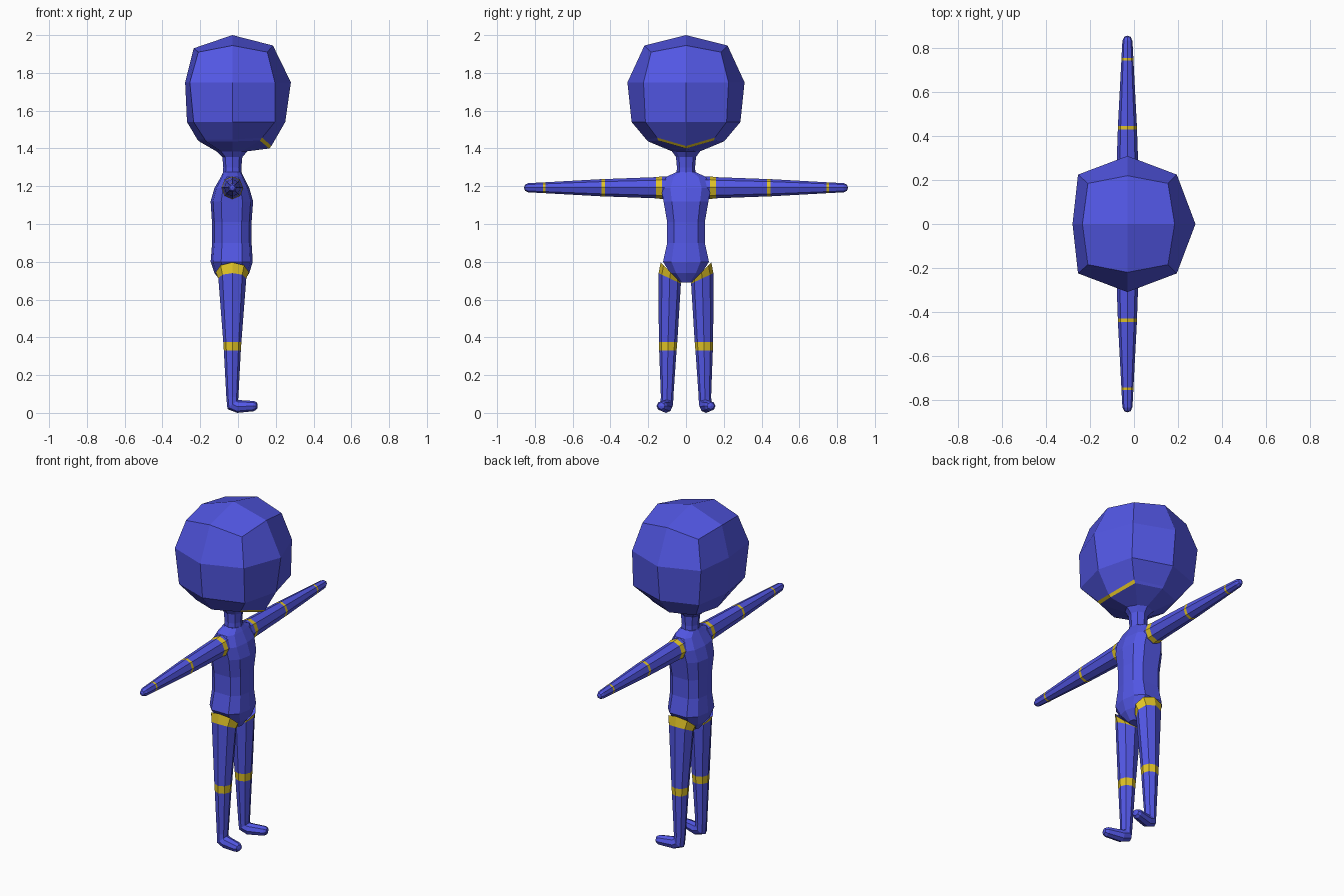
import bpy, bmesh
from math import cos, sin, pi
from mathutils import Vector

if "Cube" in bpy.data.objects:
    bpy.data.objects.remove(bpy.data.objects["Cube"])

CX = -0.03  # body axis


def material(name, colour):
    m = bpy.data.materials.new(name)
    m.diffuse_color = (*colour, 1)
    m.use_nodes = True
    m.node_tree.nodes["Principled BSDF"].inputs["Base Color"].default_value = m.diffuse_color
    return m


BLUE = material("blue", (0.085, 0.095, 0.78))
YELLOW = material("yellow", (0.75, 0.55, 0.02))


def loft(name, rings, paint=lambda band, side: False, tip=None, quad_top=None, mirror=False):
    """Skin a list of equal-sized rings; paint() picks the yellow faces."""
    bm = bmesh.new()
    vs = [[bm.verts.new(p) for p in r] for r in rings]
    n = len(vs[0])
    for b in range(len(vs) - 1):
        for i in range(n):
            j = (i + 1) % n
            f = bm.faces.new((vs[b][i], vs[b][j], vs[b + 1][j], vs[b + 1][i]))
            f.material_index = int(paint(b, i))
    if quad_top:
        apex = bm.verts.new(quad_top)
        for i in range(0, n, 2):
            bm.faces.new((vs[0][i], vs[0][i + 1], vs[0][(i + 2) % n], apex))
    else:
        bm.faces.new(vs[0])
    if tip:
        t = bm.verts.new(tip)
        for i in range(n):
            bm.faces.new((vs[-1][i], vs[-1][(i + 1) % n], t))
    else:
        bm.faces.new(vs[-1])
    bmesh.ops.recalc_face_normals(bm, faces=bm.faces)
    me = bpy.data.meshes.new(name)
    bm.to_mesh(me)
    bm.free()
    me.materials.append(BLUE)
    me.materials.append(YELLOW)
    ob = bpy.data.objects.new(name, me)
    bpy.context.collection.objects.link(ob)
    if mirror:
        mod = ob.modifiers.new("Mirror", "MIRROR")
        mod.use_axis = (False, True, False)
        mod.use_mirror_merge = False
    return ob


def ring(c, u, v, n=8):
    c, u, v = Vector(c), Vector(u), Vector(v)
    return [c + u * cos(2 * pi * i / n) + v * sin(2 * pi * i / n) for i in range(n)]


def symmetric(half):
    """Close a half ring (face side to back) across the y = 0 plane."""
    return half + [(x, -y, z) for x, y, z in reversed(half[1:-1])]


def head_ring(f, fc, s, bc, b):
    return symmetric([(f[0], 0, f[1]), fc, (CX, s[0], s[1]), bc, (b[0], 0, b[1])])


# Head with mouth stripe
head = [
    head_ring((0.185, 1.945), (0.155, 0.185, 1.91), (0.22, 1.945), (-0.21, 0.185, 1.91), (-0.235, 1.93)),
    head_ring((0.28, 1.75), (0.195, 0.225, 1.75), (0.31, 1.75), (-0.255, 0.225, 1.75), (-0.28, 1.75)),
    head_ring((0.25, 1.54), (0.195, 0.215, 1.54), (0.288, 1.54), (-0.235, 0.215, 1.54), (-0.27, 1.54)),
    head_ring((0.177, 1.413), (0.128, 0.153, 1.457), (0.21, 1.447), (-0.175, 0.155, 1.447), (-0.215, 1.447)),
    head_ring((0.165, 1.40), (0.115, 0.147, 1.442), (0.20, 1.437), (-0.168, 0.148, 1.437), (-0.205, 1.437)),
    head_ring((0.05, 1.385), (0.02, 0.05, 1.385), (0.075, 1.385), (-0.09, 0.055, 1.385), (-0.115, 1.385)),
]
# Neck continues the head
for z, r in ((1.355, 0.053), (1.30, 0.048), (1.24, 0.052)):
    head.append(ring((CX, 0, z), (r, 0, 0), (0, r, 0)))
loft("head_and_neck", head, paint=lambda b, i: b == 3 and i in (0, 7), quad_top=(CX, 0, 2.0))


# Torso: ten-sided with flat flanks
def torso_ring(z, back, front, w):
    m, h = (front + back) / 2, (front - back) / 2
    return symmetric([(m + h * a, w * b, z) for a, b in
                      ((1, 0), (0.88, 0.6), (0.5, 0.95), (-0.5, 0.95), (-0.88, 0.6), (-1, 0))])


torso = [torso_ring(*r) for r in (
    (1.275, -0.078, 0.018, 0.052), (1.25, -0.09, 0.03, 0.11), (1.19, -0.125, 0.06, 0.138),
    (1.12, -0.145, 0.08, 0.125), (1.01, -0.138, 0.072, 0.105), (0.90, -0.137, 0.072, 0.105),
    (0.80, -0.145, 0.078, 0.128), (0.74, -0.125, 0.06, 0.088), (0.69, -0.085, 0.025, 0.032))]
loft("torso", torso)

# Arms with shoulder, elbow and wrist bands
arm = [ring((CX, y, 1.192), (r * 0.95, 0, 0), (0, 0, r)) for y, r in (
    (0.09, 0.058), (0.128, 0.060), (0.158, 0.056), (0.43, 0.046), (0.447, 0.0455),
    (0.745, 0.029), (0.757, 0.0285), (0.835, 0.024), (0.853, 0.015))]
loft("arms", arm, paint=lambda b, i: b in (1, 3, 5), tip=(CX, 0.858, 1.192), mirror=True)

# Legs with slanted hip band, knee band and bent foot
leg = [ring(*r) for r in (
    ((CX, 0.082, 0.745), (0.088, 0, 0), (0, 0.052, 0.052)),
    ((CX, 0.086, 0.712), (0.074, 0, 0), (0, 0.059, 0.028)),
    ((CX, 0.095, 0.375), (0.048, 0, 0), (0, 0.049, 0)),
    ((CX, 0.096, 0.33), (0.045, 0, 0), (0, 0.046, 0)),
    ((CX, 0.100, 0.085), (0.032, 0, 0), (0, 0.033, 0)),
    ((-0.028, 0.102, 0.045), (0.028, 0, 0.025), (0, 0.034, 0)),
    ((0.00, 0.106, 0.034), (0.004, 0, 0.034), (-0.006, 0.034, 0)),
    ((0.085, 0.127, 0.036), (0, 0, 0.027), (-0.007, 0.029, 0)),
    ((0.099, 0.131, 0.037), (0, 0, 0.018), (-0.005, 0.019, 0)))]
loft("legs", leg, paint=lambda b, i: b in (0, 2), tip=(0.104, 0.132, 0.037), mirror=True)
